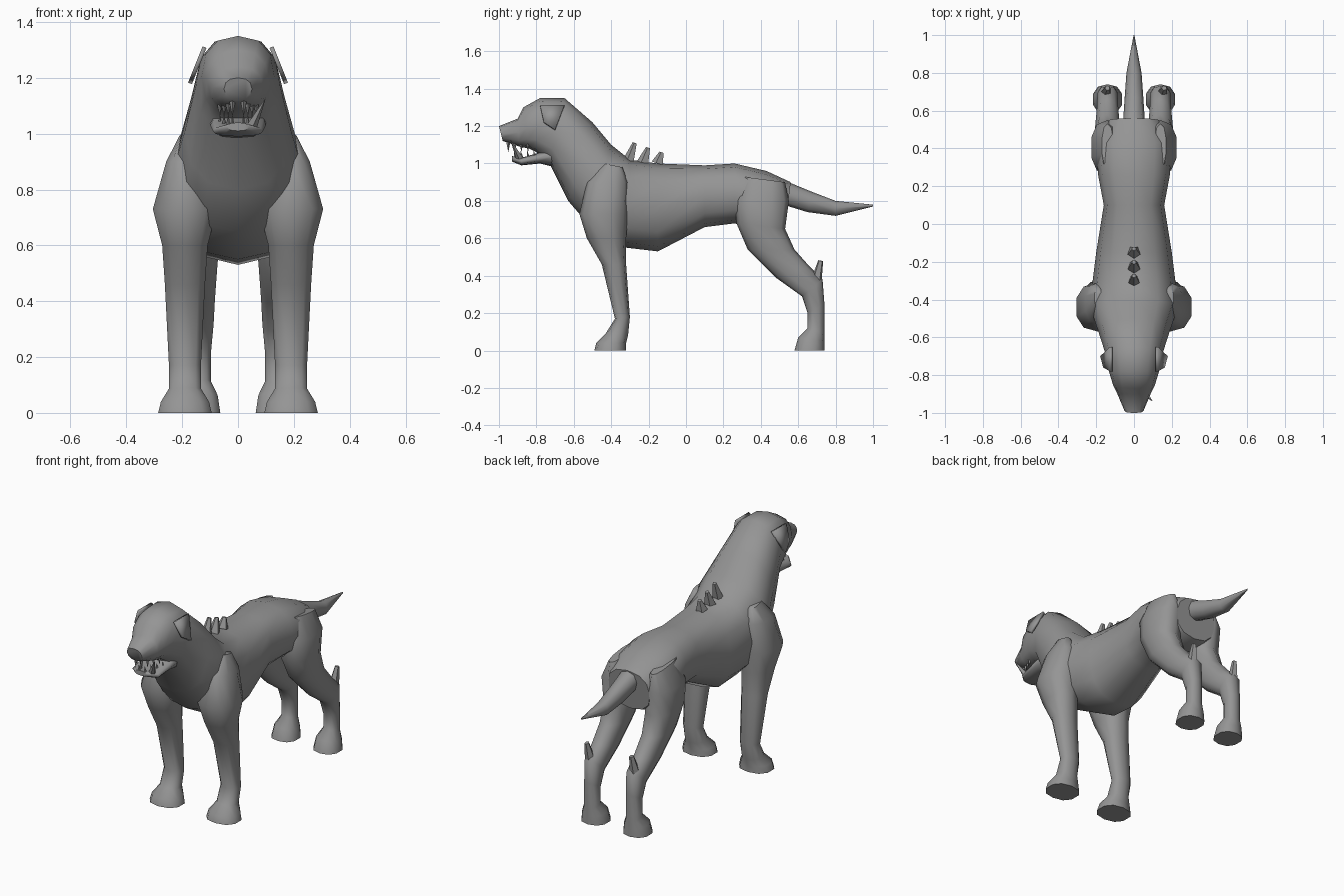
import bpy, bmesh, math
from mathutils import Vector

cube = bpy.data.objects.get("Cube")
if cube:
    bpy.data.objects.remove(cube)

grey = bpy.data.materials.new("plain grey")
grey.use_nodes = True
grey.diffuse_color = (.3, .3, .3, 1)
grey.node_tree.nodes["Principled BSDF"].inputs["Base Color"].default_value = grey.diffuse_color


def finish(name, bm, angle):
    """Turn the mesh into a named grey object that is smooth below the given angle."""
    bmesh.ops.recalc_face_normals(bm, faces=bm.faces)
    mesh = bpy.data.meshes.new(name)
    bm.to_mesh(mesh)
    bm.free()
    mesh.materials.append(grey)
    part = bpy.data.objects.new(name, mesh)
    bpy.context.collection.objects.link(part)
    bpy.ops.object.select_all(action='DESELECT')
    part.select_set(True)
    bpy.context.view_layer.objects.active = part
    bpy.ops.object.shade_smooth_by_angle(angle=math.radians(angle))
    return part


def loft(name, rings, centre_x=0, sides=12):
    """Skin rounded rings, each given by two opposite outline points (y, z) and a half width."""
    bm = bmesh.new()
    previous = None
    for first_y, first_z, second_y, second_z, half_width in rings:
        first = Vector((centre_x, first_y, first_z))
        second = Vector((centre_x, second_y, second_z))
        middle, reach = (first + second) / 2, (first - second) / 2
        loop = []
        for step in range(sides):
            turn = math.tau * step / sides
            along, across = [math.copysign(abs(value) ** .85, value)
                             for value in (math.cos(turn), math.sin(turn))]
            point = middle + reach * along + Vector((half_width * across, 0, 0))
            loop.append(bm.verts.new(point))
        if previous:
            for step in range(sides):
                bm.faces.new((previous[step - 1], previous[step], loop[step], loop[step - 1]))
        else:
            bm.faces.new(loop)
        previous = loop
    bm.faces.new(previous)
    return finish(name, bm, angle=60)


def spike(name, base, tip, radius, blunt=0, sides=5):
    """Cone from base to tip, with its point cut off by the blunt fraction."""
    base, tip = Vector(base), Vector(tip)
    direction = tip - base
    bm = bmesh.new()
    bmesh.ops.create_cone(bm, cap_ends=True, segments=sides, radius1=radius,
                          radius2=radius * blunt, depth=direction.length)
    bm.transform(direction.to_track_quat('Z', 'Y').to_matrix().to_4x4())
    bmesh.ops.translate(bm, verts=bm.verts, vec=(base + tip) / 2)
    return finish(name, bm, angle=30)


def ear(name, side):
    """Folded flap that leans outward as it hangs."""
    bm = bmesh.new()
    outline = [(-.78, 1.31), (-.65, 1.31), (-.7, 1.18), (-.76, 1.22)]
    bm.faces.new([bm.verts.new((side * (.12 + (1.31 - z) * .4), y, z)) for y, z in outline])
    flap = finish(name, bm, angle=30)
    thickness = flap.modifiers.new("thickness", 'SOLIDIFY')
    thickness.thickness = .015
    thickness.offset = 0


# Torso, neck and head: top, bottom, half width
loft("body", [
    (.56, .9, .53, .66, .14),
    (.43, .96, .43, .63, .2),
    (.26, 1, .26, .68, .19),
    (.1, .99, .1, .66, .16),
    (-.15, 1, -.15, .53, .2),
    (-.3, 1.02, -.32, .55, .22),
    (-.4, 1.1, -.5, .65, .23),
    (-.5, 1.22, -.63, .8, .19),
    (-.65, 1.35, -.73, 1, .15),
    (-.78, 1.35, -.8, 1.06, .13),
    (-.87, 1.3, -.84, 1.08, .11),
    (-.9, 1.24, -.89, 1.09, .09),
    (-1, 1.2, -.98, 1.12, .05)])

loft("lower_jaw", [
    (-.7, 1.1, -.7, .98, .1),
    (-.78, 1.06, -.78, 1, .1),
    (-.88, 1.03, -.88, .99, .09),
    (-.93, 1.04, -.93, 1.01, .04)])

loft("tail", [
    (.5, .92, .52, .78, .06),
    (.67, .85, .65, .74, .05),
    (.8, .8, .8, .72, .04),
    (1, .78, 1, .77, 0.002)], sides=8)

# Parts found on both sides
for label, side in (("left", 1), ("right", -1)):
    # Legs: front edge, back edge, half width
    loft(label + "_front_leg", [
        (-.44, 1, -.34, .98, .02),
        (-.53, .9, -.31, .9, .07),
        (-.57, .73, -.31, .73, .12),
        (-.53, .6, -.32, .6, .085),
        (-.45, .46, -.32, .46, .075),
        (-.38, .17, -.3, .18, .06),
        (-.43, .09, -.31, .08, .06),
        (-.48, .04, -.32, .04, .09),
        (-.49, 0, -.32, 0, .1)], side * .19, sides=10)
    loft(label + "_hind_leg", [
        (.3, .93, .53, .9, .03),
        (.26, .8, .55, .8, .09),
        (.27, .68, .53, .65, .09),
        (.33, .54, .58, .54, .07),
        (.48, .39, .66, .45, .06),
        (.62, .29, .73, .38, .055),
        (.65, .2, .74, .25, .045),
        (.65, .12, .74, .1, .045),
        (.6, .07, .74, .05, .07),
        (.58, 0, .74, 0, .08)], side * .14, sides=10)

    ear(label + "_ear", side)

    # Teeth follow each side of the muzzle
    for number in range(4):
        x, y = side * (.02 + .015 * number), -.95 + .035 * number
        spike(f"{label}_upper_tooth_{number}", (x, y, 1.12), (x, y, 1.06), radius=.012, sides=4)
        spike(f"{label}_lower_tooth_{number}", (x, y + .04, 1.02), (x, y + .03, 1.07),
              radius=.01, sides=4)

    spike(label + "_hock_spike", (side * .15, .69, .34), (side * .15 + .01, .72, .48),
          radius=.035, blunt=.4)

# Long crooked tusk on one side
spike("tusk", (.05, -.89, 1.03), (.1, -.94, 1.13), radius=.02)

# Row of bony spikes that shrink and lean toward the tail
for number in range(3):
    y, height = -.31 + .08 * number, .11 - .025 * number
    spike(f"back_spike_{number}", (0, y, 1), (0, y + height / 3, 1 + height),
          radius=.035, blunt=.35)
